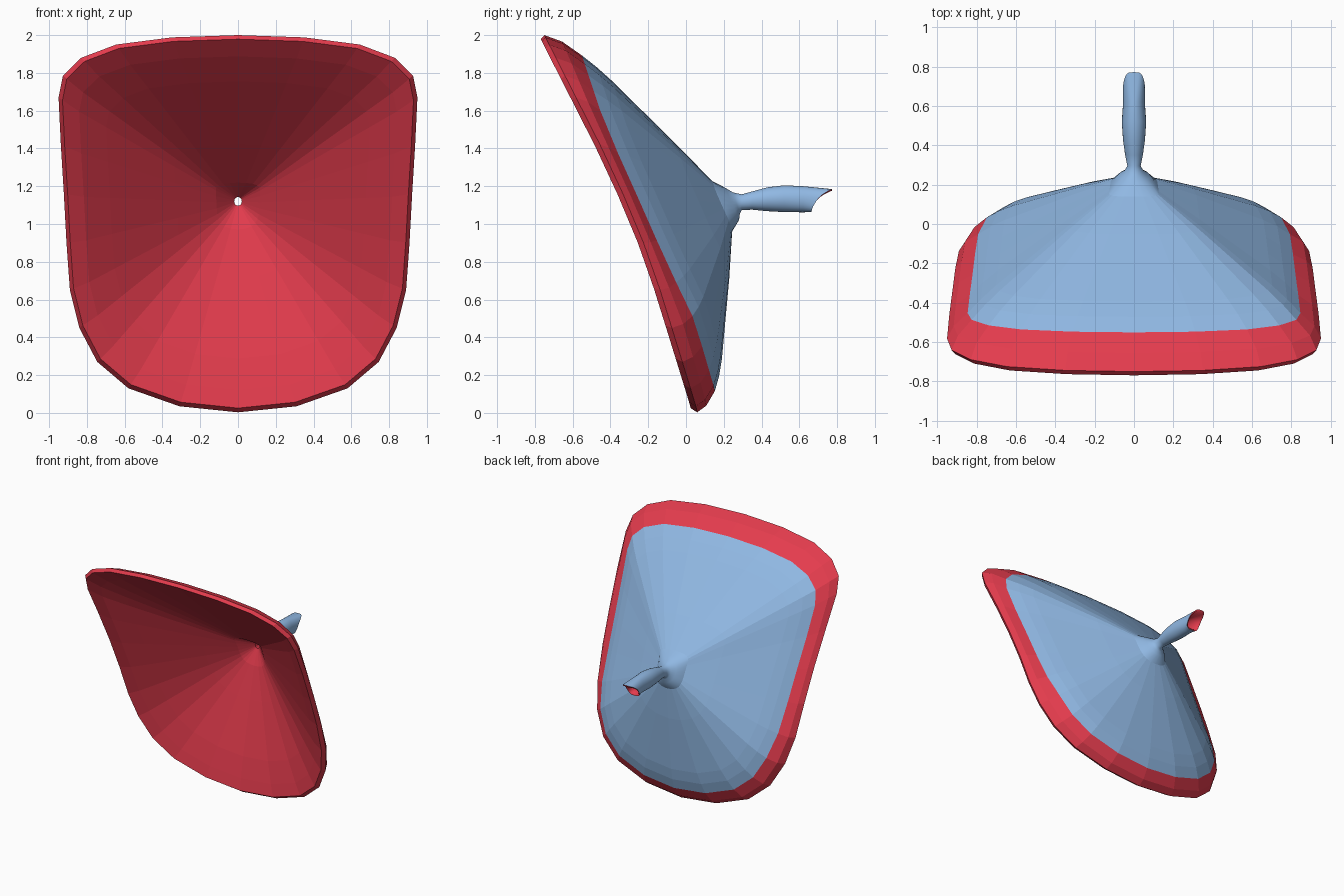
import bpy
from math import cos, sin, pi, copysign
from mathutils import Vector

if "Cube" in bpy.data.objects:
    bpy.data.objects.remove(bpy.data.objects["Cube"])

# Half outline of the mouth seen from the front, top to bottom (x, z)
HALF = [(0, 2.0), (.35, 1.988), (.645, 1.95), (.83, 1.88), (.927, 1.785), (.95, 1.67),
        (.938, 1.42), (.922, 1.16), (.908, .9), (.89, .65), (.84, .45), (.745, .27), (.58, .13),
        (.31, .035), (0, .003)]
OUTLINE = HALF + [(-x, z) for x, z in HALF[-2:0:-1]]
N = len(OUTLINE)
# Side-view curves of the mouth edge and the edge of the blue shell (z, y)
LIP = [(0, .03), (.045, .02), (.36, -.077), (.65, -.167), (1.0, -.29), (1.39, -.47), (2.0, -.78)]
BACK = [(0, .17), (.13, .15), (.49, .045), (.79, -.1), (1.13, -.25), (1.53, -.43), (1.89, -.55), (2.0, -.59)]
APEX = Vector((0, .25, 1.11))


def curve(table, z):
    for (z0, y0), (z1, y1) in zip(table, table[1:]):
        if z <= z1:
            break
    return y0 + (y1 - y0) * (z - z0) / (z1 - z0)


def rim(scale, depth, offset=0):
    """Scaled outline; depth blends from the lip curve to the back curve."""
    pts = []
    for x, z in OUTLINE:
        z = 1.02 + (z - 1.02) * scale
        y = curve(LIP, z) * (1 - depth) + curve(BACK, z) * depth + offset
        pts.append(Vector((x * scale, y, z)))
    return pts


def cone(base, s, dy):
    return [APEX.lerp(p, s) + Vector((0, dy, 0)) for p in base]


def tube(y, z, rx, rz, tilt=0, k=1):
    return [Vector((rx * k * sin(2 * pi * i / N), y + tilt * cos(2 * pi * i / N),
                    z + rz * k * cos(2 * pi * i / N))) for i in range(N)]


def tip(k):
    """Slanted spout end with a flattened, longer top lip."""
    pts = []
    for i in range(N):
        c, s = cos(2 * pi * i / N), sin(2 * pi * i / N)
        pts.append(Vector((.056 * k * copysign(abs(s) ** .5, s),
                           .665 + .107 * ((1 + c) / 2) ** 2,
                           1.124 + .061 * k * copysign(abs(c) ** .85, c))))
    return pts


def loft(name, rings, color, smooth_from, flip=False):
    verts = [p for r in rings for p in r]
    faces = []
    for j in range(len(rings) - 1):
        for i in range(N):
            n = (i + 1) % N
            f = (j * N + i, j * N + n, (j + 1) * N + n, (j + 1) * N + i)
            faces.append(f[::-1] if flip else f)
    me = bpy.data.meshes.new(name)
    me.from_pydata(verts, [], faces)
    for k, poly in enumerate(me.polygons):
        poly.use_smooth = k // N >= smooth_from
    mat = bpy.data.materials.new(name + "_colour")
    mat.diffuse_color = color
    mat.use_nodes = True
    mat.node_tree.nodes["Principled BSDF"].inputs["Base Color"].default_value = mat.diffuse_color
    me.materials.append(mat)
    ob = bpy.data.objects.new(name, me)
    bpy.context.collection.objects.link(ob)
    return ob


# Spout sections: y, z centre, half width, half height
SPOUT = [(.295, 1.115, .034, .042), (.35, 1.124, .045, .048), (.43, 1.131, .056, .063),
         (.52, 1.134, .062, .071), (.62, 1.131, .055, .069)]
back_edge = rim(.89, 1)

# Blue outer shell: cone, neck and spout
shell = [back_edge, cone(back_edge, .92, .015), cone(back_edge, .83, .021), cone(back_edge, .4, .018),
         cone(back_edge, .15, .009), tube(.245, 1.106, .08, .085, -.036), tube(.267, 1.11, .05, .057, -.018)]
shell += [tube(*s) for s in SPOUT] + [tip(1)]
loft("outer_shell", shell, (.28, .48, .77, 1), 4)

# Red rim, inner cone and spout lining
inner = rim(.885, .27)
lining = [back_edge, rim(.965, .48, .018), rim(1, 0, .03), rim(.978, 0), inner,
          cone(inner, .83, -.008), cone(inner, .4, -.012), cone(inner, .14, -.012),
          tube(.25, 1.12, .02, .023)]
lining += [tube(*s, k=.72) for s in SPOUT] + [tip(.85), tip(1)]
loft("red_lining", lining, (.78, .045, .075, 1), 8, flip=True)
